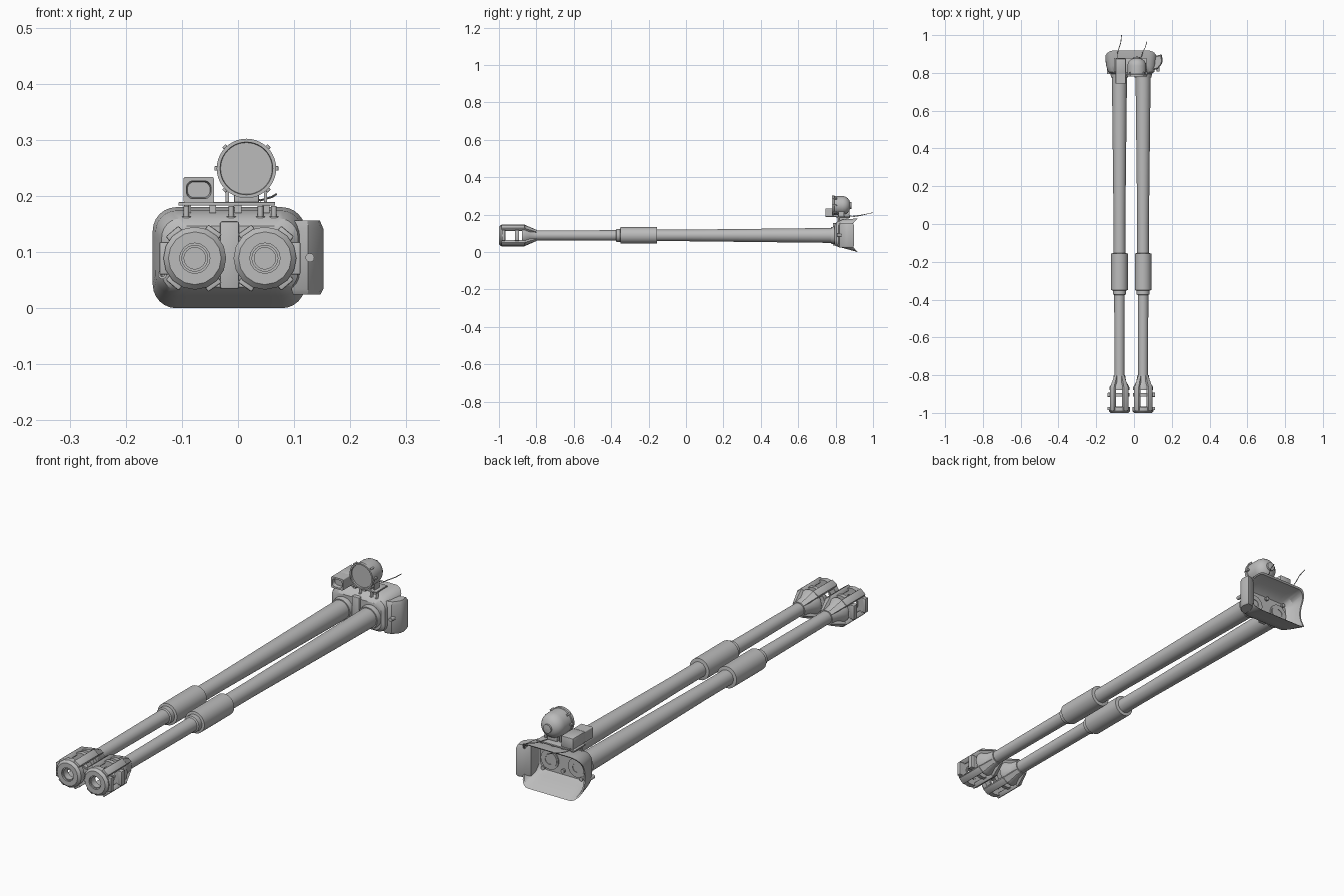
import bpy, bmesh, math
from mathutils import Matrix, Vector

if "Cube" in bpy.data.objects:
    bpy.data.objects.remove(bpy.data.objects["Cube"])

grey = bpy.data.materials.new("steel_grey")
grey.diffuse_color = (0.5, 0.5, 0.5, 1)
grey.use_nodes = True
grey.node_tree.nodes["Principled BSDF"].inputs["Base Color"].default_value = grey.diffuse_color
AXIS_Z = 0.089


def finish(name, bm, smooth=True):
    bmesh.ops.remove_doubles(bm, verts=bm.verts, dist=1e-5)
    bmesh.ops.recalc_face_normals(bm, faces=bm.faces)
    me = bpy.data.meshes.new(name)
    bm.to_mesh(me)
    bm.free()
    ob = bpy.data.objects.new(name, me)
    bpy.context.collection.objects.link(ob)
    me.materials.append(grey)
    if smooth:
        bpy.ops.object.select_all(action='DESELECT')
        ob.select_set(True)
        bpy.context.view_layer.objects.active = ob
        bpy.ops.object.shade_smooth_by_angle(angle=math.radians(32))
    return ob


def loft(name, rings, caps=True, closed=False, smooth=True):
    bm = bmesh.new()
    loops = [[bm.verts.new(p) for p in r] for r in rings]
    n = len(loops[0])
    pairs = list(zip(loops, loops[1:])) + ([(loops[-1], loops[0])] if closed else [])
    for a, b in pairs:
        for i in range(n):
            j = (i + 1) % n
            bm.faces.new((a[i], a[j], b[j], b[i]))
    if caps and not closed:
        bm.faces.new(loops[0])
        bm.faces.new(loops[-1])
    return finish(name, bm, smooth)


def lathe(name, profile, x, z, n=32, closed=False, phase=0.0):
    # profile holds (radius, y) pairs turned around a lengthwise axis
    rings = []
    for r, y in profile:
        r = max(r, 2e-5)
        rings.append([(x + r * math.cos(phase + 2 * math.pi * i / n), y,
                       z + r * math.sin(phase + 2 * math.pi * i / n)) for i in range(n)])
    return loft(name, rings, closed=closed)


def box(name, lo, hi, bevel=0.0, pivot=None, turn=0.0):
    bm = bmesh.new()
    bmesh.ops.create_cube(bm, size=1)
    lo, hi = Vector(lo), Vector(hi)
    for v in bm.verts:
        v.co = Vector([(lo[k] + hi[k]) / 2 + v.co[k] * (hi[k] - lo[k]) for k in range(3)])
    if bevel:
        bmesh.ops.bevel(bm, geom=bm.edges[:], offset=bevel, segments=2,
                        affect='EDGES', profile=0.5)
    if pivot:
        bmesh.ops.rotate(bm, verts=bm.verts, cent=pivot,
                         matrix=Matrix.Rotation(-turn, 3, 'Y'))
    return finish(name, bm, bevel > 0)


def post(name, x, y, z0, z1, r):
    bm = bmesh.new()
    bmesh.ops.create_cone(bm, cap_ends=True, segments=12, radius1=r, radius2=r, depth=z1 - z0)
    bmesh.ops.translate(bm, verts=bm.verts, vec=(x, y, (z0 + z1) / 2))
    return finish(name, bm)


# Twin barrels with bore evacuator sleeves and slotted muzzle brakes
for side, x, out in (("left", -0.077, -1), ("right", 0.048, 1)):
    c = (x, 0, AXIS_Z)
    lathe(side + "_barrel", [
        (0, -0.70), (0.019, -0.70), (0.019, -0.875), (0.026, -0.875), (0.026, -0.80),
        (0.028, -0.375), (0.034, -0.372), (0.034, -0.352), (0.044, -0.350),
        (0.044, -0.156), (0.031, -0.154), (0.031, 0.0), (0.039, 0.70),
        (0.040, 0.82), (0, 0.82)], x, AXIS_Z, 40)
    lathe(side + "_mantlet_collar", [(0.036, 0.775), (0.044, 0.775), (0.047, 0.79),
                                     (0.047, 0.81), (0.036, 0.81)], x, AXIS_Z, 32, True)
    lathe(side + "_breech_ring", [(0.018, 0.805), (0.034, 0.805), (0.034, 0.822),
                                  (0.018, 0.822)], x, AXIS_Z, 24, True)
    lathe(side + "_brake_collar", [(0.025, -0.80), (0.030, -0.80), (0.036, -0.835),
                                   (0.052, -0.862), (0.052, -0.878), (0.025, -0.878)],
          x, AXIS_Z, 16, True)
    lathe(side + "_brake_baffle", [(0.030, -0.912), (0.054, -0.912), (0.054, -0.895),
                                   (0.030, -0.895)], x, AXIS_Z, 16, True)
    lathe(side + "_muzzle_ring", [(0.027, -1.0), (0.047, -1.0), (0.056, -0.99),
                                  (0.056, -0.968), (0.030, -0.968)], x, AXIS_Z, 16, True)
    lathe(side + "_muzzle_lip", [(0.023, -0.992), (0.029, -0.992), (0.029, -0.965),
                                 (0.023, -0.965)], x, AXIS_Z, 24, True)
    for k, deg in enumerate((55, 130, 230, 305)):
        turn = math.radians(deg if out < 0 else 180 - deg)
        box(f"{side}_brake_bar_{k}", (x + 0.043, -0.987, AXIS_Z - 0.015),
            (x + 0.063, -0.862, AXIS_Z + 0.015), 0.003, c, turn)
        # tapered rib running back to the barrel
        rings = [[(r, y, s * w) for r, s in ((i, -1), (o, -1), (o, 1), (i, 1))]
                 for y, i, o, w in ((-0.866, 0.03, 0.062, 0.014), (-0.80, 0.02, 0.031, 0.008))]
        rings = [[(x + r * math.cos(turn) - t * math.sin(turn), y,
                   AXIS_Z + r * math.sin(turn) + t * math.cos(turn)) for r, y, t in ring]
                 for ring in rings]
        loft(f"{side}_brake_rib_{k}", rings, smooth=False)
    for k, (y0, y1) in enumerate(((-0.985, -0.968), (-0.915, -0.893))):
        xs = sorted((x + out * 0.045, x + out * 0.063))
        box(f"{side}_brake_lug_{k}", (xs[0], y0, 0.060), (xs[1], y1, 0.118), 0.002)


# Mantlet: a flared shell, open behind, with a concave rear edge
def rounded(x0, x1, z0, z1, rad, y_of):
    pts = []
    for cx, cz, a0 in ((x1 - rad, z1 - rad, 0), (x0 + rad, z1 - rad, 90),
                       (x0 + rad, z0 + rad, 180), (x1 - rad, z0 + rad, 270)):
        for i in range(7):
            a = math.radians(a0 + 15 * i)
            pts.append((cx + rad * math.cos(a), cz + rad * math.sin(a)))
    dense = []
    for i, (px, pz) in enumerate(pts):
        qx, qz = pts[(i + 1) % len(pts)]
        steps = 8 if i % 7 == 6 else 1
        dense += [(px + (qx - px) * t / steps, pz + (qz - pz) * t / steps) for t in range(steps)]
    return [(px, y_of(pz), pz) for px, pz in dense]


def rear(z):
    return 0.872 + 0.046 * ((z - 0.09) / 0.09) ** 2


loft("mantlet_shell", [
    rounded(-0.122, 0.095, 0.038, 0.146, 0.030, lambda z: 0.795),
    rounded(-0.136, 0.107, 0.030, 0.160, 0.034, lambda z: 0.805),
    rounded(-0.147, 0.115, 0.022, 0.174, 0.038, lambda z: 0.838),
    rounded(-0.152, 0.120, 0.000, 0.180, 0.042, rear),
    rounded(-0.146, 0.114, 0.006, 0.174, 0.038, rear),
    rounded(-0.139, 0.108, 0.030, 0.164, 0.034, lambda z: 0.842),
    rounded(-0.120, 0.092, 0.042, 0.144, 0.028, lambda z: 0.815)])
box("centre_web", (-0.032, 0.785, 0.034), (0.002, 0.81, 0.155), 0.004)

# Side cheek with its sight port
cheek = [(0.095, 0.812), (0.125, 0.820), (0.148, 0.848), (0.152, 0.868),
         (0.146, 0.898), (0.120, 0.892), (0.095, 0.872)]
mid = Vector((0.118, 0.858))
rings = []
for z, s in ((0.024, 0.85), (0.034, 1.0), (0.142, 1.0), (0.156, 0.82)):
    rings.append([(mid.x + (px - mid.x) * s, mid.y + (py - mid.y) * s, z) for px, py in cheek])
loft("side_cheek", rings)
lathe("cheek_knob", [(0, 0.808), (0.008, 0.808), (0.008, 0.84), (0, 0.84)], 0.128, 0.09, 12)
lathe("sight_port", [(0.004, 0.795), (0.008, 0.795), (0.008, 0.83), (0.004, 0.83)],
      -0.135, 0.06, 16, True)

# Lifting bolts along the top of the mantlet
for k, bx in enumerate((-0.092, -0.012, 0.040, 0.064)):
    post(f"top_bolt_{k}", bx, 0.815, 0.155, 0.182, 0.005)
    post(f"top_bolt_head_{k}", bx, 0.815, 0.157, 0.163, 0.009)

# Mounting plate with feet
box("mounting_plate", (-0.106, 0.805, 0.183), (0.066, 0.878, 0.189), 0.001)
for k, fx in enumerate((-0.09, -0.045, 0.0, 0.05)):
    box(f"plate_foot_{k}", (fx - 0.006, 0.82, 0.170), (fx + 0.006, 0.87, 0.186))

# Sight box with a recessed window
box("sight_box", (-0.097, 0.795, 0.188), (-0.043, 0.875, 0.234), 0.003)
loft("sight_hood", [
    rounded(-0.097, -0.043, 0.188, 0.234, 0.004, lambda z: 0.796),
    rounded(-0.097, -0.043, 0.188, 0.234, 0.004, lambda z: 0.745),
    rounded(-0.092, -0.048, 0.195, 0.227, 0.012, lambda z: 0.745),
    rounded(-0.090, -0.050, 0.197, 0.225, 0.012, lambda z: 0.760)])

# Searchlight: round drum, domed back, rim and clips
LX, LZ = 0.015, 0.249
lathe("searchlight", [
    (0, 0.786), (0.046, 0.786), (0.047, 0.780), (0.053, 0.780), (0.053, 0.792),
    (0.050, 0.794), (0.050, 0.838), (0.047, 0.852), (0.040, 0.864), (0.029, 0.873),
    (0.018, 0.877), (0.018, 0.884), (0, 0.886)], LX, LZ, 40)
for k in range(6):
    turn = math.radians((0, 45, 135, 180, 225, 315)[k])
    box(f"searchlight_clip_{k}", (LX + 0.048, 0.786, LZ - 0.004),
        (LX + 0.057, 0.806, LZ + 0.004), 0.001, (LX, 0, LZ), turn)
box("searchlight_pedestal", (LX - 0.022, 0.812, 0.186), (LX + 0.022, 0.85, 0.206), 0.002)
for s in (-1, 1):
    box("searchlight_bracket", (LX + s * 0.034 - 0.003, 0.815, 0.186),
        (LX + s * 0.034 + 0.003, 0.845, 0.218))

# Trailing cables
cables = {
    "left_cable": [(-0.088, 0.868, 0.192), (-0.089, 0.90, 0.190), (-0.080, 0.93, 0.194),
                   (-0.070, 0.96, 0.202), (-0.066, 1.0, 0.211)],
    "right_cable": [(0.022, 0.868, 0.200), (0.040, 0.885, 0.192), (0.046, 0.91, 0.194),
                    (0.060, 0.935, 0.198), (0.068, 0.965, 0.203)]}
for name, path in cables.items():
    loft(name, [[(px + 0.0018 * math.cos(i * math.pi / 3), py,
                  pz + 0.0018 * math.sin(i * math.pi / 3)) for i in range(6)]
                for px, py, pz in path])

# Fittings on the inside wall of the mantlet
for k, (bx, bz) in enumerate(((-0.10, 0.135), (-0.015, 0.135), (0.075, 0.135),
                              (-0.015, 0.06), (-0.10, 0.05), (0.075, 0.05))):
    lathe(f"inner_bolt_{k}", [(0, 0.81), (0.008, 0.81), (0.008, 0.826), (0, 0.826)], bx, bz, 10)
